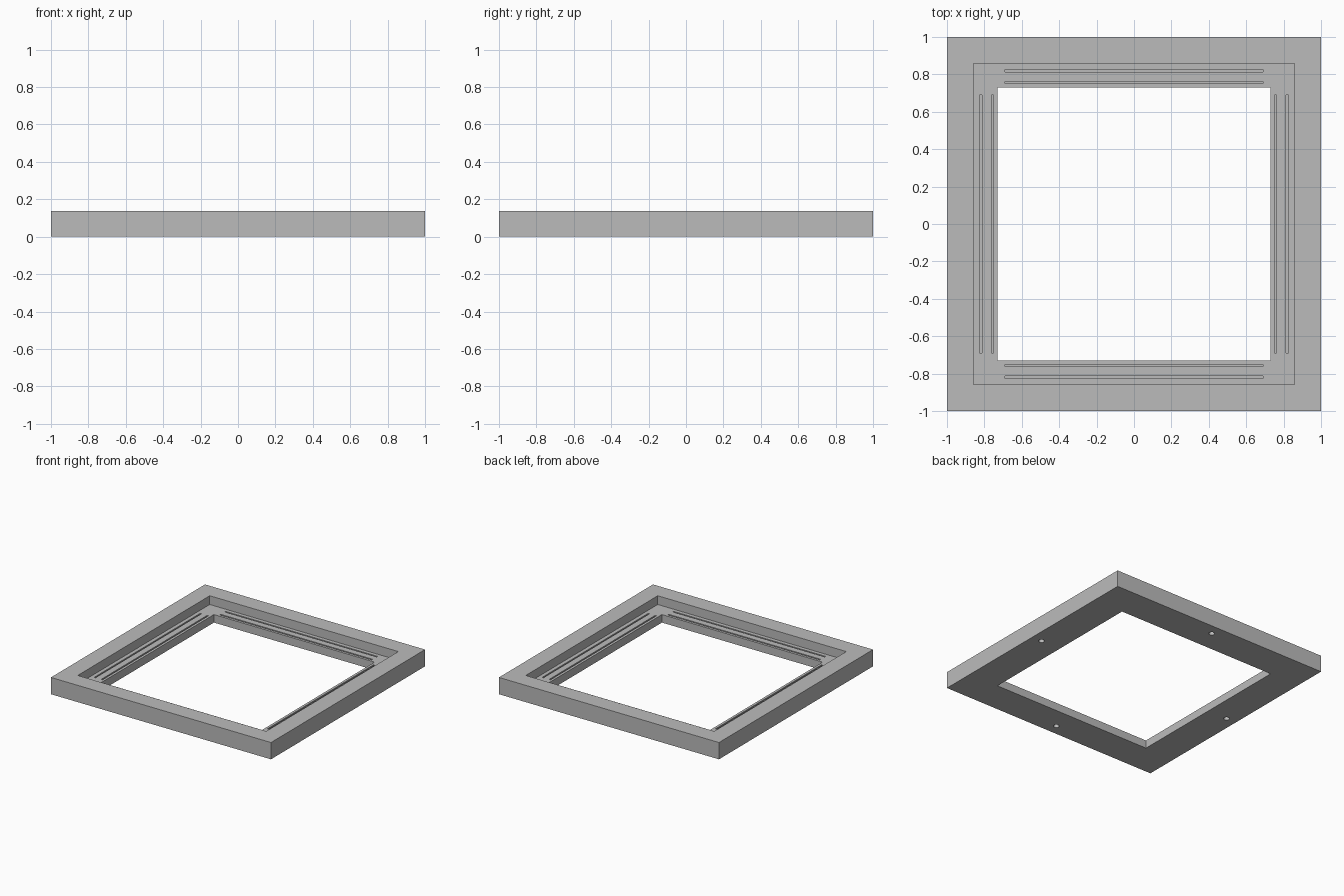
import bpy, bmesh
from math import pi, cos, sin

cube = bpy.data.objects.get("Cube")
if cube:
    bpy.data.objects.remove(cube, do_unlink=True)

HEIGHT, SHELF = 0.138, 0.066
OUTER, RECESS, OPENING = 1.0, 0.857, 0.73

grey = bpy.data.materials.new("plain grey")
grey.use_nodes = True
colour = (0.5, 0.5, 0.5, 1)
grey.diffuse_color = colour
grey.node_tree.nodes["Principled BSDF"].inputs["Base Color"].default_value = colour


def add_object(name, bm):
    bmesh.ops.recalc_face_normals(bm, faces=bm.faces)
    mesh = bpy.data.meshes.new(name)
    bm.to_mesh(mesh)
    bm.free()
    mesh.materials.append(grey)
    obj = bpy.data.objects.new(name, mesh)
    bpy.context.collection.objects.link(obj)
    return obj


# Square frame: stepped cross-section carried round four corners
profile = [(OUTER, 0), (OUTER, HEIGHT), (RECESS, HEIGHT),
           (RECESS, SHELF), (OPENING, SHELF), (OPENING, 0)]
bm = bmesh.new()
rings = [[bm.verts.new((r * sx, r * sy, z))
          for sx, sy in ((1, 1), (-1, 1), (-1, -1), (1, -1))] for r, z in profile]
for a, b in zip(rings, rings[1:] + rings[:1]):
    for i in range(4):
        j = (i + 1) % 4
        bm.faces.new((a[i], a[j], b[j], b[i]))
frame = add_object("frame", bm)


def cutter_box(bm, centre, size):
    verts = bmesh.ops.create_cube(bm, size=1)["verts"]
    bmesh.ops.scale(bm, vec=size, verts=verts)
    bmesh.ops.translate(bm, vec=centre, verts=verts)


# Thin slits in the shelf and blind holes under the rim, on every side
bm = bmesh.new()
for k in range(4):
    c, s = round(cos(k * pi / 2)), round(sin(k * pi / 2))
    for d in (0.82, 0.757):
        width, length = 0.012, 1.38
        cutter_box(bm, (c * d, s * d, SHELF),
                   (width if c else length, length if c else width, 0.03))
    hole = bmesh.ops.create_cone(bm, cap_ends=True, segments=32,
                                 radius1=0.022, radius2=0.022, depth=0.12)["verts"]
    bmesh.ops.translate(bm, vec=(c * 0.91, s * 0.91, 0), verts=hole)
cutter = add_object("slit_and_hole_cutter", bm)
cutter.hide_render = True
cutter.hide_set(True)

cut = frame.modifiers.new("cuts", "BOOLEAN")
cut.operation = "DIFFERENCE"
cut.solver = "EXACT"
cut.object = cutter

# Apply the cuts and remove the helper
bpy.context.view_layer.objects.active = frame
frame.select_set(True)
bpy.ops.object.modifier_apply(modifier=cut.name)
bpy.data.objects.remove(cutter, do_unlink=True)
bpy.ops.object.shade_smooth_by_angle()
